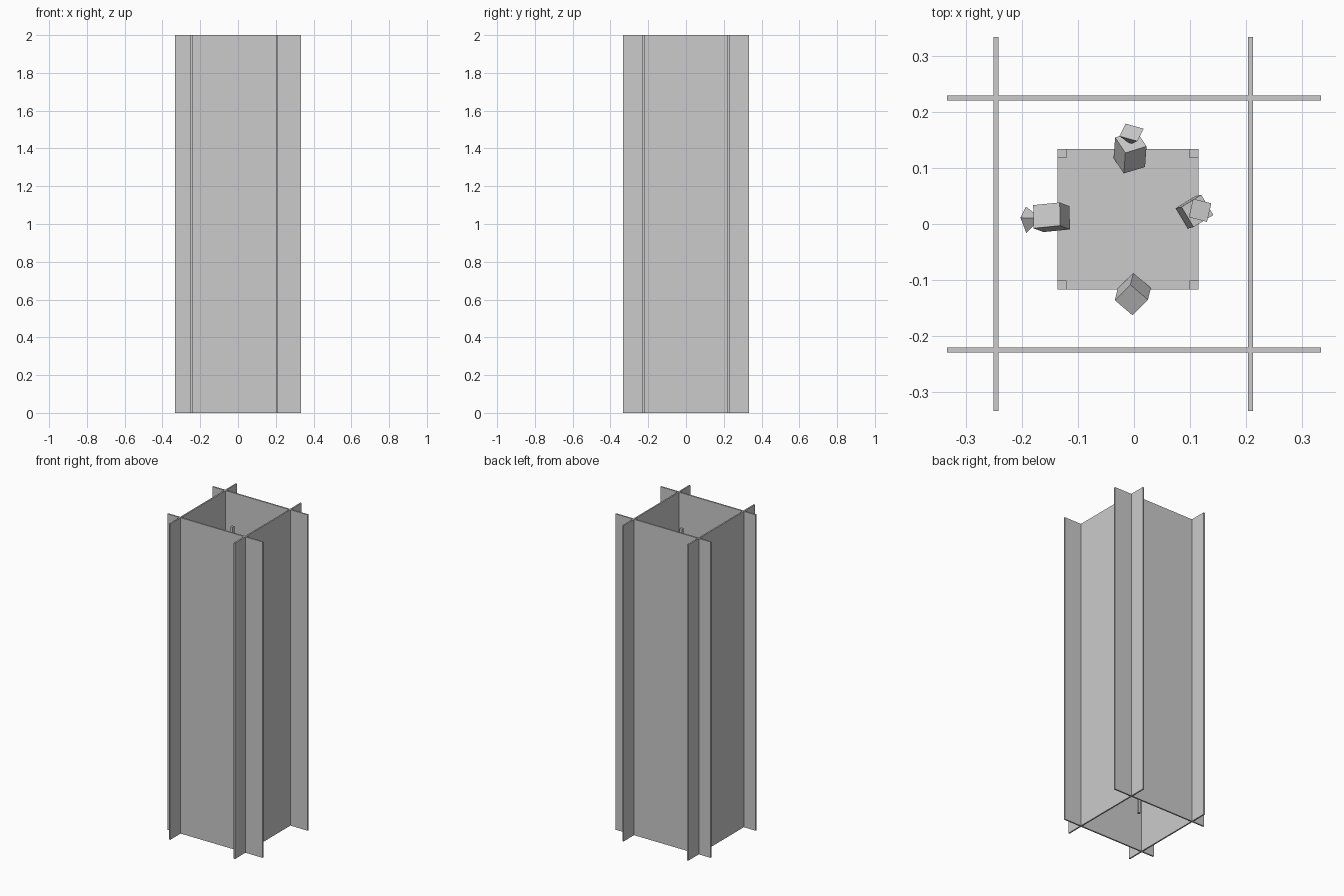
import bpy, bmesh
from mathutils import Matrix, Vector

if "Cube" in bpy.data.objects:
    bpy.data.objects.remove(bpy.data.objects["Cube"])


def box(name, lo, hi):
    lo, hi = Vector(lo), Vector(hi)
    me = bpy.data.meshes.new(name)
    bm = bmesh.new()
    m = Matrix.Translation((lo + hi) / 2) @ Matrix.Diagonal((*(hi - lo), 1))
    bmesh.ops.create_cube(bm, size=1, matrix=m)
    bm.to_mesh(me)
    bm.free()
    ob = bpy.data.objects.new(name, me)
    bpy.context.collection.objects.link(ob)
    return ob


def spot(name, loc, aim, spin):
    """Small box body with a four-sided cone flaring out of one end."""
    me = bpy.data.meshes.new(name)
    bm = bmesh.new()
    bmesh.ops.create_cube(bm, size=1, matrix=Matrix.Diagonal((0.042, 0.042, 0.052, 1)))
    bmesh.ops.create_cone(bm, cap_ends=True, segments=4, radius1=0.003, radius2=0.024,
                          depth=0.026, matrix=Matrix.Translation((0, 0, 0.037)))
    bm.to_mesh(me)
    bm.free()
    ob = bpy.data.objects.new(name, me)
    bpy.context.collection.objects.link(ob)
    rot = Vector(aim).to_track_quat('Z', 'Y').to_matrix().to_4x4()
    ob.matrix_world = Matrix.Translation(loc) @ rot @ Matrix.Rotation(spin, 4, 'Z')


# Four interlocking tall panels, open at top and bottom
L, T = 0.3335, 0.0045
for label, y in (("front", -0.225), ("back", 0.225)):
    box(label + "_panel", (-L, y - T, 0), (L, y + T, 2))
for label, x in (("left", -0.246), ("right", 0.208)):
    box(label + "_panel", (x - T, -L, 0), (x + T, L, 2))

# Inner frame: four corner posts and a shelf
X0, X1, Y0, Y1, P = -0.136, 0.115, -0.117, 0.134, 0.016
for label, x in (("left", X0), ("right", X1 - P)):
    for side, y in (("front", Y0), ("back", Y1 - P)):
        box(f"{side}_{label}_post", (x, y, 0.16), (x + P, y + P, 1.84))
box("shelf", (X0, Y0, 0.992), (X1, Y1, 1.008))

# Tilted spot fixtures around the shelf edges
spot("left_spot", (-0.147, 0.012, 1.035), (-1, -0.1, -0.45), 0.2)
spot("right_spot", (0.108, 0.022, 1.035), (0.2, 0.05, 1), 0.3)
spot("back_spot", (-0.007, 0.128, 1.035), (0.05, 0.7, 0.7), 0.5)
spot("front_spot", (-0.002, -0.125, 1.035), (0.1, 0.4, -0.9), 0.5)
